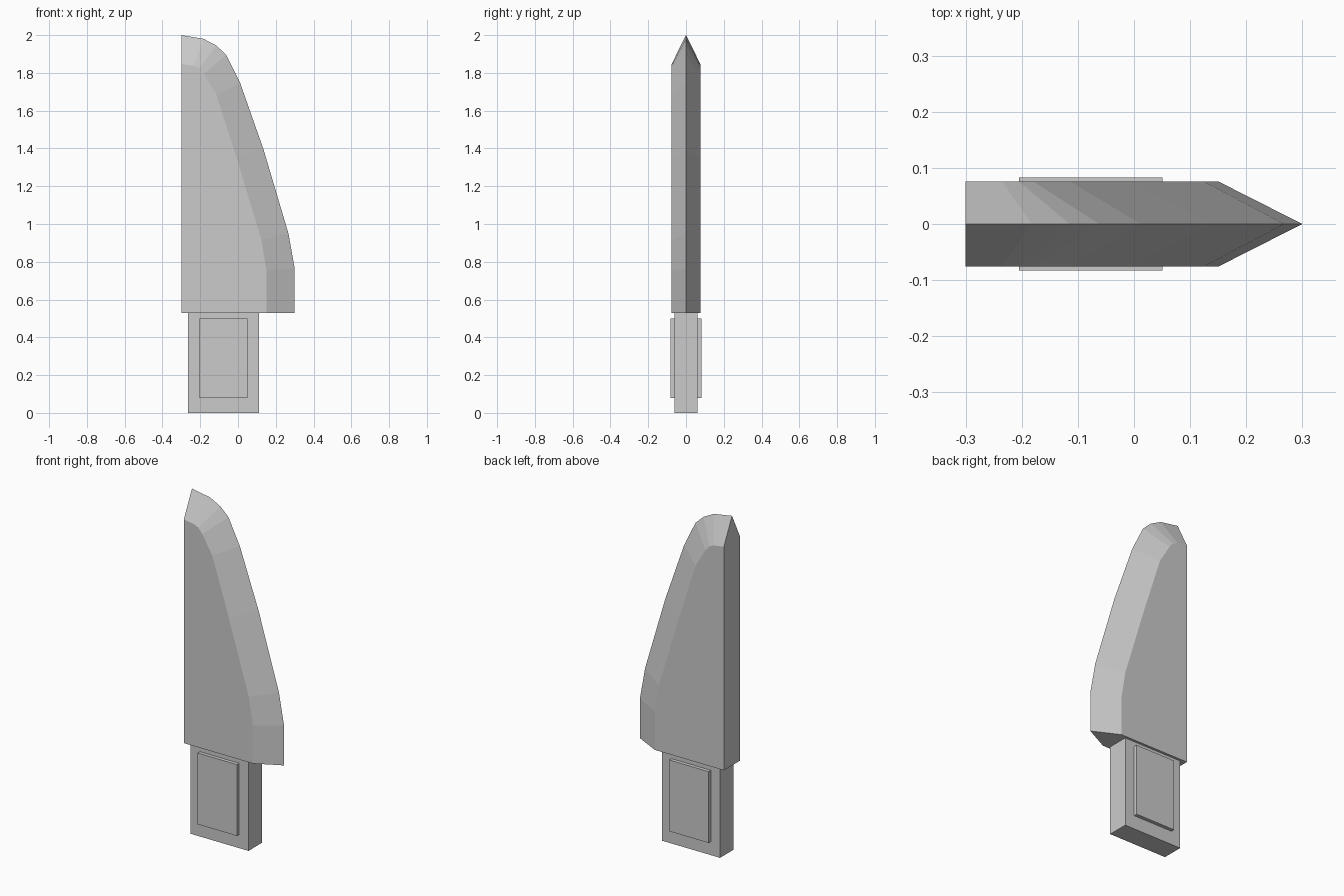
import bpy, bmesh

if "Cube" in bpy.data.objects:
    bpy.data.objects.remove(bpy.data.objects["Cube"])

# Blade profile: cutting edge (y = 0) and matching bevel line on the flat sides (x, z)
EDGE = [(-0.30, 2.0), (-0.182, 1.98), (-0.115, 1.945), (-0.062, 1.895), (0.012, 1.745),
        (0.135, 1.395), (0.267, 0.95), (0.30, 0.765), (0.30, 0.53)]
BEVEL = [(-0.30, 1.847), (-0.235, 1.838), (-0.205, 1.824), (-0.18, 1.795), (-0.115, 1.685),
         (-0.006, 1.345), (0.124, 0.915), (0.15, 0.755), (0.15, 0.53)]
HALF = 0.076


def finish(bm, name):
    bmesh.ops.recalc_face_normals(bm, faces=bm.faces)
    mesh = bpy.data.meshes.new(name)
    bm.to_mesh(mesh)
    bm.free()
    obj = bpy.data.objects.new(name, mesh)
    bpy.context.collection.objects.link(obj)
    return obj


def box(name, lo, hi):
    bm = bmesh.new()
    bmesh.ops.create_cube(bm, size=1)
    for v in bm.verts:
        v.co = [(a + b) / 2 + c * (b - a) for a, b, c in zip(lo, hi, v.co)]
    return finish(bm, name)


# Blade: two flat sides joined by bevels that meet at the cutting edge
bm = bmesh.new()
edge = [bm.verts.new((x, 0, z)) for x, z in EDGE]
heels = []
sides = []
for y in (-HALF, HALF):
    side = [bm.verts.new((x, y, z)) for x, z in BEVEL]
    heel = bm.verts.new((-0.30, y, 0.53))
    bm.faces.new(side + [heel])
    for i in range(len(edge) - 1):
        bm.faces.new((edge[i], edge[i + 1], side[i + 1], side[i]))
    sides.append(side)
    heels.append(heel)
# Spine and underside
bm.faces.new((heels[0], sides[0][0], edge[0], sides[1][0], heels[1]))
bm.faces.new((heels[0], sides[0][-1], edge[-1], sides[1][-1], heels[1]))
finish(bm, "blade")

# Handle with a raised grip plate on each side
box("handle", (-0.265, -0.062, 0), (0.112, 0.062, 0.53))
plate = box("grip_plates", (-0.205, -0.083, 0.08), (0.051, -0.062, 0.5))
mirror = plate.modifiers.new("both_sides", 'MIRROR')
mirror.use_axis = (False, True, False)
